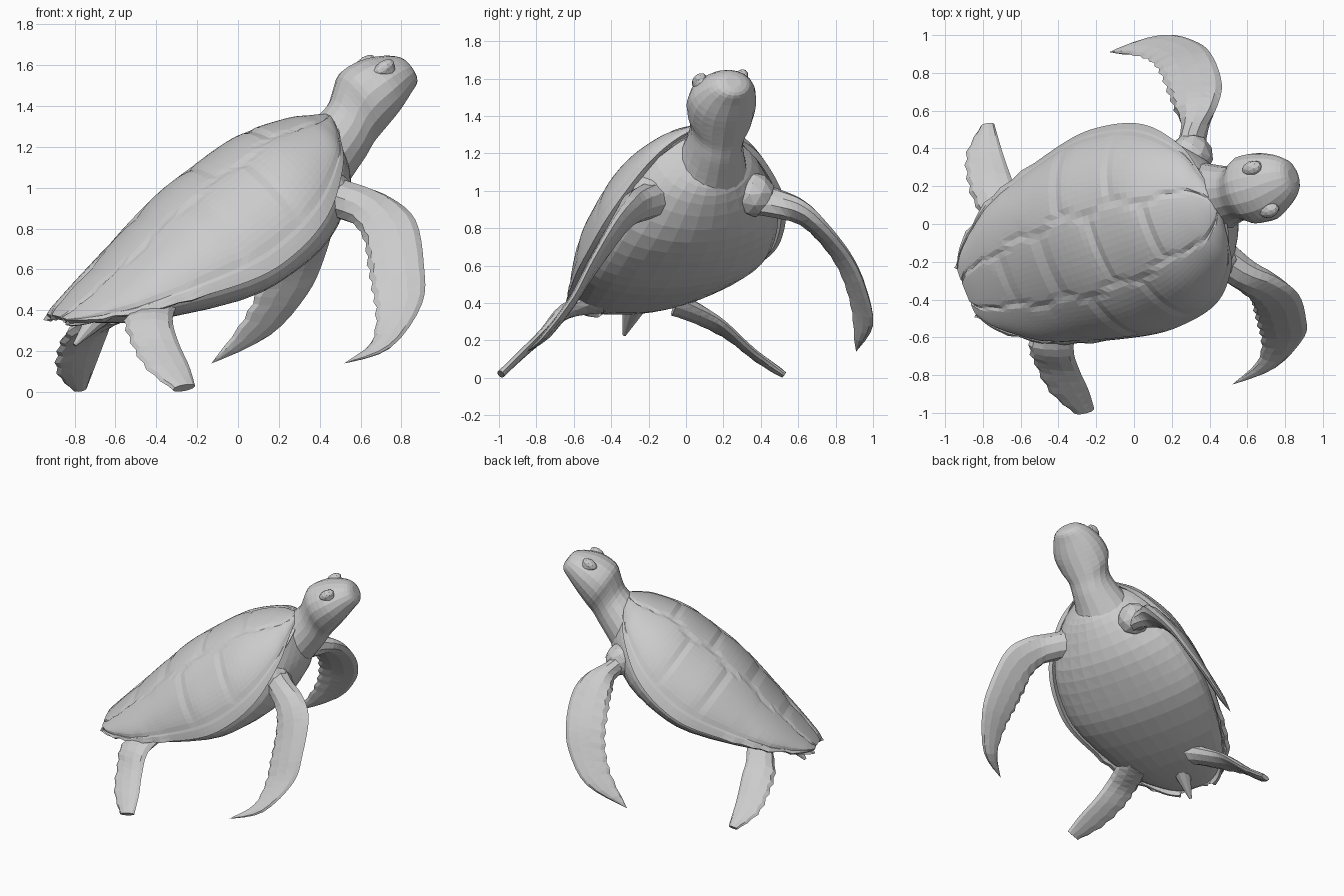
import bpy
import bmesh
from math import sin, cos, pi, radians, floor
from mathutils import Vector, Matrix

if "Cube" in bpy.data.objects:
    bpy.data.objects.remove(bpy.data.objects["Cube"])

grey = bpy.data.materials.new("plain grey")
grey.use_nodes = True
grey.diffuse_color = (0.6, 0.6, 0.6, 1)
grey.node_tree.nodes["Principled BSDF"].inputs["Base Color"].default_value = grey.diffuse_color

# Swimming pose: yaw, climb and roll of the body axes
yaw, climb, roll = radians(19), radians(34), radians(6)
forward = Vector((cos(climb) * cos(yaw), cos(climb) * sin(yaw), sin(climb)))
level = Vector((-sin(yaw), cos(yaw), 0))
left = level * cos(roll) + forward.cross(level) * sin(roll)
up = forward.cross(left)
axes = Matrix((forward, left, up)).transposed().to_4x4()
middle = Vector((-0.22, -0.13, 0.84))


def place(t, side, height, origin=middle):
    return origin + forward * t + left * side + up * height


def spline(rows, steps):
    """Smooth curve through rows of any number of values."""
    rows = [Vector(r) for r in rows]
    padded = [rows[0]] + rows + [rows[-1]]
    result = []
    for a, b, c, d in zip(padded, padded[1:], padded[2:], padded[3:]):
        for i in range(steps):
            k = i / steps
            result.append(b + (c - a) * k / 2 + (a * 2 - b * 5 + c * 4 - d) * k * k / 2
                          + (b * 3 - a - c * 3 + d) * k ** 3 / 2)
    return result + [rows[-1]]


def loft(name, rings, closed=True):
    """Skin a list of equal rings; closed rings get end caps."""
    bm = bmesh.new()
    rows = [[bm.verts.new(p) for p in ring] for ring in rings]
    count = len(rows[0])
    for near, far in zip(rows, rows[1:]):
        for i in range(count if closed else count - 1):
            j = (i + 1) % count
            bm.faces.new((near[i], near[j], far[j], far[i]))
    if closed:
        bm.faces.new(rows[0])
        bm.faces.new(rows[-1])
    bmesh.ops.remove_doubles(bm, verts=bm.verts, dist=0.0005)
    bmesh.ops.recalc_face_normals(bm, faces=bm.faces)
    return finish(name, bm)


def ball(name, centre, radius, stretch):
    """Faceted ellipsoid aligned with the body axes."""
    bm = bmesh.new()
    bmesh.ops.create_icosphere(bm, subdivisions=2, radius=radius, matrix=Matrix.Translation(centre)
                               @ axes @ Matrix.Diagonal((*stretch, 1)))
    finish(name, bm)


def finish(name, bm):
    bmesh.ops.triangulate(bm, faces=[f for f in bm.faces if len(f.verts) > 3])
    mesh = bpy.data.meshes.new(name)
    bm.to_mesh(mesh)
    bm.free()
    mesh.materials.append(grey)
    obj = bpy.data.objects.new(name, mesh)
    bpy.context.collection.objects.link(obj)
    return obj


# Body stations: along, half width, rim height, dome height, belly height
stations = [
    (-0.85, 0.13, 0.0, 0.01, -0.03),
    (-0.77, 0.24, -0.03, 0.03, -0.09),
    (-0.53, 0.41, -0.12, 0.08, -0.24),
    (-0.08, 0.54, -0.25, 0.18, -0.42),
    (0.2, 0.55, -0.27, 0.2, -0.46),
    (0.47, 0.49, -0.22, 0.195, -0.45),
    (0.7, 0.34, -0.11, 0.13, -0.36),
    (0.8, 0.2, -0.03, 0.08, -0.27),
    (0.86, 0.06, 0.02, 0.05, -0.1),
]

# Scute centres: a row down the spine and a row on each flank
scutes = [Vector((-0.72 + 0.35 * i, 0)) for i in range(5)]
for sign in (-1, 1):
    scutes += [Vector((-0.55 + 0.35 * i, 0.5 * sign)) for i in range(4)]
across = 44
border = 19 / 22


def groove(t, angle):
    """Depth of the seams between scutes and along the rim."""
    here = Vector((t, angle))
    near = sorted((here - c).length for c in scutes)
    seam = max(0, 1 - (near[1] - near[0]) / 0.06)
    rim = max(0, 1 - abs(abs(angle) - border) / 0.05)
    return 0.012 * (max(seam, rim) if abs(angle) < border else rim)


# Carapace with scute seams and a notched rear rim
shell_rings = []
for t, width, rim, dome, belly in spline(stations, 7):
    notch = 0.025 * (t * 7 - floor(t * 7)) if t < -0.3 else 0
    ring = []
    for i in range(across + 1):
        angle = 2 * i / across - 1
        phi = angle * pi / 2
        flare = 1 + (0.03 + notch) * abs(angle) ** 10
        ring.append(place(t - notch * abs(angle) ** 10, width * sin(phi) * flare,
                          rim + (dome - rim) * cos(phi) - groove(t, angle)))
    shell_rings.append(ring)
shell = loft("carapace", shell_rings, closed=False)
thick = shell.modifiers.new("rim thickness", "SOLIDIFY")
thick.thickness = 0.03
thick.offset = -1

# Soft body and belly tucked inside the rim
body_rings = []
for t, width, rim, dome, belly in spline(stations, 3):
    ring = []
    for i in range(28):
        a = 2 * pi * i / 28
        reach = (dome - rim) * 0.88 if sin(a) > 0 else rim - belly
        ring.append(place(t * 0.98, width * 0.94 * cos(a), rim + reach * sin(a)))
    body_rings.append(ring)
loft("belly", body_rings)

# Neck and head: centre point, half width, half height
head_path = [
    (0.36, 0.12, 1.08, 0.23, 0.19),
    (0.45, 0.145, 1.18, 0.18, 0.17),
    (0.53, 0.16, 1.275, 0.15, 0.16),
    (0.565, 0.17, 1.35, 0.155, 0.168),
    (0.605, 0.18, 1.42, 0.185, 0.178),
    (0.69, 0.2, 1.495, 0.185, 0.155),
    (0.77, 0.23, 1.55, 0.145, 0.115),
    (0.825, 0.25, 1.575, 0.095, 0.08),
    (0.84, 0.255, 1.585, 0.04, 0.04),
]
head_rings = []
for x, y, z, wide, high in spline(head_path, 3):
    ring = []
    for i in range(18):
        a = 2 * pi * i / 18
        ring.append(place(0, wide * cos(a), high * sin(a), Vector((x, y, z))))
    head_rings.append(ring)
loft("head_and_neck", head_rings)

# Eyes and heavy upper lids
skull = Vector((0.69, 0.2, 1.505))
for sign, side in ((-1, "right"), (1, "left")):
    ball(side + "_eye", place(0.03, 0.12 * sign, 0.078, skull), 0.045, (1.2, 0.8, 1))
    ball(side + "_eyelid", place(0.03, 0.12 * sign, 0.09, skull), 0.05, (1.2, 0.8, 0.7))

# Shoulders
ball("right_shoulder", Vector((0.43, -0.19, 0.97)), 0.13, (1, 0.9, 1))
ball("left_shoulder", Vector((0.3, 0.36, 0.98)), 0.12, (1, 1, 1))


def limb(name, lead, trail, root, tip, teeth):
    """Lens-shaped blade between a leading and a ragged trailing edge."""
    edges = list(zip(spline(lead, 4), spline(trail, 4)))
    rings = []
    for i, (front, back) in enumerate(edges):
        k = i / (len(edges) - 1)
        prev, nxt = edges[max(i - 1, 0)], edges[min(i + 1, len(edges) - 1)]
        run = (nxt[0] + nxt[1] - prev[0] - prev[1]).normalized()
        chord = front - back
        normal = run.cross(chord).normalized()
        half = (tip + (root - tip) * (1 - k) ** 3) * min(1, 0.15 + chord.length * 8)
        ragged = teeth * (i % 2) * min(1, 3 * k) * min(1, chord.length * 5)
        back = back + chord * ragged
        ring = []
        for j in range(10):
            a = 2 * pi * j / 10
            ring.append((front + back) / 2 + (front - back) / 2 * cos(a) + normal * half * sin(a))
        rings.append(ring)
    loft(name, rings)


# Front flippers, rooted inside the chest
limb("right_front_flipper",
     [(0.36, -0.02, 1.08), (0.6, -0.21, 1.01), (0.75, -0.28, 0.95), (0.87, -0.37, 0.84),
      (0.91, -0.5, 0.62), (0.9, -0.6, 0.43), (0.75, -0.76, 0.22), (0.52, -0.85, 0.14)],
     [(0.3, -0.12, 0.88), (0.53, -0.3, 0.84), (0.61, -0.39, 0.75), (0.63, -0.46, 0.62),
      (0.65, -0.54, 0.5), (0.67, -0.62, 0.38), (0.65, -0.73, 0.24), (0.52, -0.85, 0.14)],
     0.12, 0.022, 0.05)
limb("left_front_flipper",
     [(0.34, 0.18, 1.04), (0.37, 0.47, 0.97), (0.44, 0.62, 0.92), (0.465, 0.74, 0.82),
      (0.42, 0.88, 0.65), (0.34, 0.96, 0.48), (0.16, 1.0, 0.28), (-0.13, 0.91, 0.14)],
     [(0.17, 0.18, 0.98), (0.26, 0.47, 0.9), (0.21, 0.6, 0.85), (0.17, 0.7, 0.76),
      (0.13, 0.8, 0.62), (0.08, 0.86, 0.47), (0.0, 0.89, 0.32), (-0.13, 0.91, 0.14)],
     0.12, 0.022, 0.05)

# Hind flippers
limb("right_hind_flipper",
     [(-0.28, -0.45, 0.46), (-0.32, -0.65, 0.36), (-0.29, -0.77, 0.24),
      (-0.24, -0.88, 0.13), (-0.21, -0.98, 0.03)],
     [(-0.5, -0.45, 0.38), (-0.56, -0.64, 0.35), (-0.53, -0.74, 0.24),
      (-0.45, -0.89, 0.11), (-0.32, -1.0, 0.01)],
     0.07, 0.022, 0.06)
limb("left_hind_flipper",
     [(-0.5, -0.04, 0.42), (-0.61, 0.13, 0.34), (-0.64, 0.22, 0.28),
      (-0.69, 0.36, 0.15), (-0.74, 0.53, 0.02)],
     [(-0.7, -0.07, 0.38), (-0.84, 0.09, 0.29), (-0.89, 0.24, 0.2),
      (-0.89, 0.38, 0.09), (-0.81, 0.52, 0.01)],
     0.07, 0.022, 0.06)

# Short pointed tail
root, tip = Vector((-0.66, -0.27, 0.4)), Vector((-0.8, -0.33, 0.23))
bm = bmesh.new()
turn = (tip - root).to_track_quat("Z", "Y").to_matrix().to_4x4()
bmesh.ops.create_cone(bm, cap_ends=True, segments=10, radius1=0.07, radius2=0.01,
                      depth=(tip - root).length,
                      matrix=Matrix.Translation((root + tip) / 2) @ turn)
finish("tail", bm)
